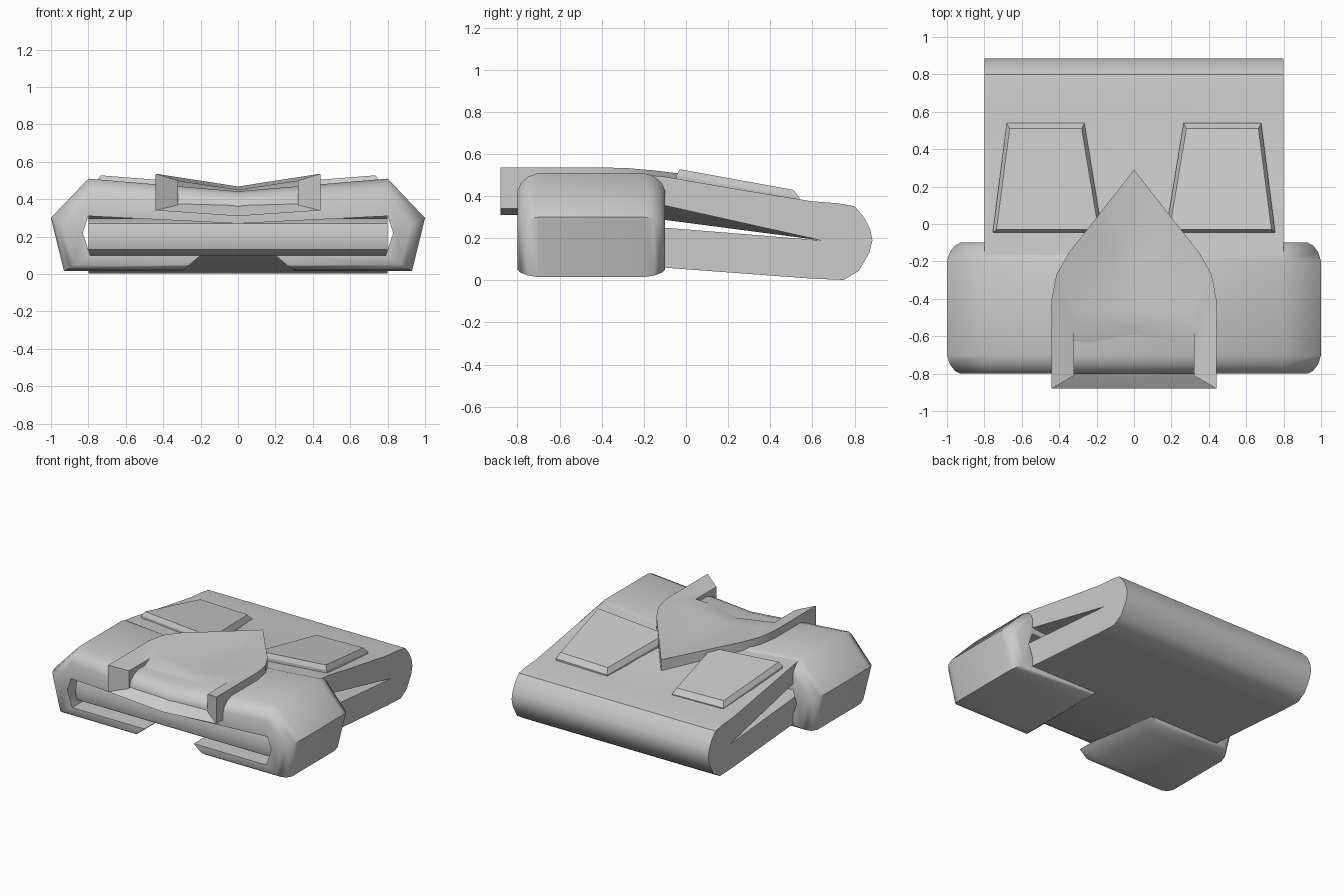
import bpy, bmesh, math

cube = bpy.data.objects.get("Cube")
if cube:
    bpy.data.objects.remove(cube, do_unlink=True)

grey = bpy.data.materials.new("light_grey")
grey.use_nodes = True
COLOUR = (0.6, 0.6, 0.6, 1)
grey.diffuse_color = COLOUR
grey.node_tree.nodes["Principled BSDF"].inputs["Base Color"].default_value = COLOUR


def finish(name, bm, angle):
    """Weld, orient and shade a mesh, then link it as an object."""
    bmesh.ops.remove_doubles(bm, verts=bm.verts, dist=0.0005)
    bmesh.ops.recalc_face_normals(bm, faces=bm.faces)
    mesh = bpy.data.meshes.new(name)
    bm.to_mesh(mesh)
    bm.free()
    mesh.materials.append(grey)
    obj = bpy.data.objects.new(name, mesh)
    bpy.context.collection.objects.link(obj)
    bpy.ops.object.select_all(action='DESELECT')
    obj.select_set(True)
    bpy.context.view_layer.objects.active = obj
    bpy.ops.object.shade_smooth_by_angle(angle=math.radians(angle))
    return obj


def loft(name, sections, angle):
    """Skin a row of matching closed loops and cap both ends."""
    bm = bmesh.new()
    rings = [[bm.verts.new(p) for p in s] for s in sections]
    n = len(rings[0])
    for a, b in zip(rings, rings[1:]):
        for i in range(n):
            j = (i + 1) % n
            bm.faces.new((a[i], a[j], b[j], b[i]))
    bm.faces.new(rings[0])
    bm.faces.new(rings[-1])
    return finish(name, bm, angle)


# Folded strap: side profile (y, z), the upper layer sagging at the middle
upper = [(-.1, .355), (-.22, .36), (-.22, .504), (-.1, .492), (.25, .432), (.6, .375), (.72, .366)]
lower = [(.8, .352), (.845, .3), (.875, .24), (.885, .19), (.87, .13), (.82, .045), (.75, .002),
         (.6, .008), (-.1, .06), (-.68, .1), (-.73, .13), (-.75, .2),
         (-.73, .27), (-.68, .297), (-.1, .25), (.64, .19)]


def sag(x, y):
    return .068 * (1 - abs(x) / .8) * max(0, min(1, (.75 - y) / .85))


loft("folded_strap",
     [[(x, y, z - sag(x, y)) for y, z in upper] + [(x, y, z) for y, z in lower]
      for x in (-.8, 0, .8)], 40)

# Clip that wraps the strap: matched outer and inner half sections (x, z)
outer = [(0, .442), (.8, .51), (1, .3), (.93, .015), (.3, .015)]
inner = [(0, .27), (.8, .31), (.83, .22), (.79, .1), (.2, .1)]


def mirrored(half):
    return [(-x, z) for x, z in half[:0:-1]] + half


def clip_section(y, t):
    pulled = [(a + (c - a) * t, b + (d - b) * t) for (a, b), (c, d) in zip(outer, inner)]
    return [(x, y, z) for x, z in mirrored(pulled) + mirrored(inner)[::-1]]


rounding = [(.35, .42), (.335, .25), (.3, .09), (.25, 0)]
loft("wrap_clip",
     [clip_section(-.45 - d, t) for d, t in rounding]
     + [clip_section(-.45 + d, t) for d, t in rounding[::-1]], 50)

# Pointed shield: a raised rim around a scoop that opens to the front
rim = [(0, .29), (.2, .035), (.35, -.155), (.415, -.27), (.44, -.4), (.44, -.88)]
lip = [(0, 0), (.14, -.2), (.26, -.37), (.305, -.47), (.32, -.57), (.32, -.81)]
bm = bmesh.new()


def face(*points):
    bm.faces.new([bm.verts.new(p) for p in points])


for side in (1, -1):
    O = [(side * x, y, .468 + .155 * x) for x, y in rim]
    B = [(side * x, y, .31 + .068 * x) for x, y in rim]
    I = [(side * x, y, .45 + .155 * x) for x, y in lip]
    F = I[:-1] + [(side * .32, -.81, .37)]
    C = [(0, y, .45) for x, y in lip[:-1]] + [(0, -.83, .35)]
    for i in range(5):
        face(O[i], O[i + 1], I[i + 1], I[i])
        face(O[i], O[i + 1], B[i + 1], B[i])
        base = [(0, b[1], .31) for b in (B[i], B[i + 1])]
        if i:
            face(F[i], F[i + 1], C[i + 1], C[i])
            face(B[i], B[i + 1], base[1], base[0])
        else:
            face(F[0], F[1], C[1])
            face(B[0], B[1], base[1])
    front = (0, -.88, .31)
    face(I[4], I[5], F[5])
    face(O[5], I[5], F[5], B[5])
    face(B[5], F[5], C[5], front)
finish("pointed_shield", bm, 30)

# Two tapered pads lying on the strap
for label, side in (("left", 1), ("right", -1)):
    corners = [(.17, -.045), (.755, -.045), (.68, .54), (.265, .54)]
    top = [(.19, -.03), (.735, -.03), (.665, .51), (.28, .51)]

    def lay(points, lift):
        return [(side * x, y, .481 - .185 * y - sag(x, y) + lift) for x, y in points]
    loft(label + "_pad", [lay(corners, -.05), lay(corners, .012), lay(top, .046)], 20)
